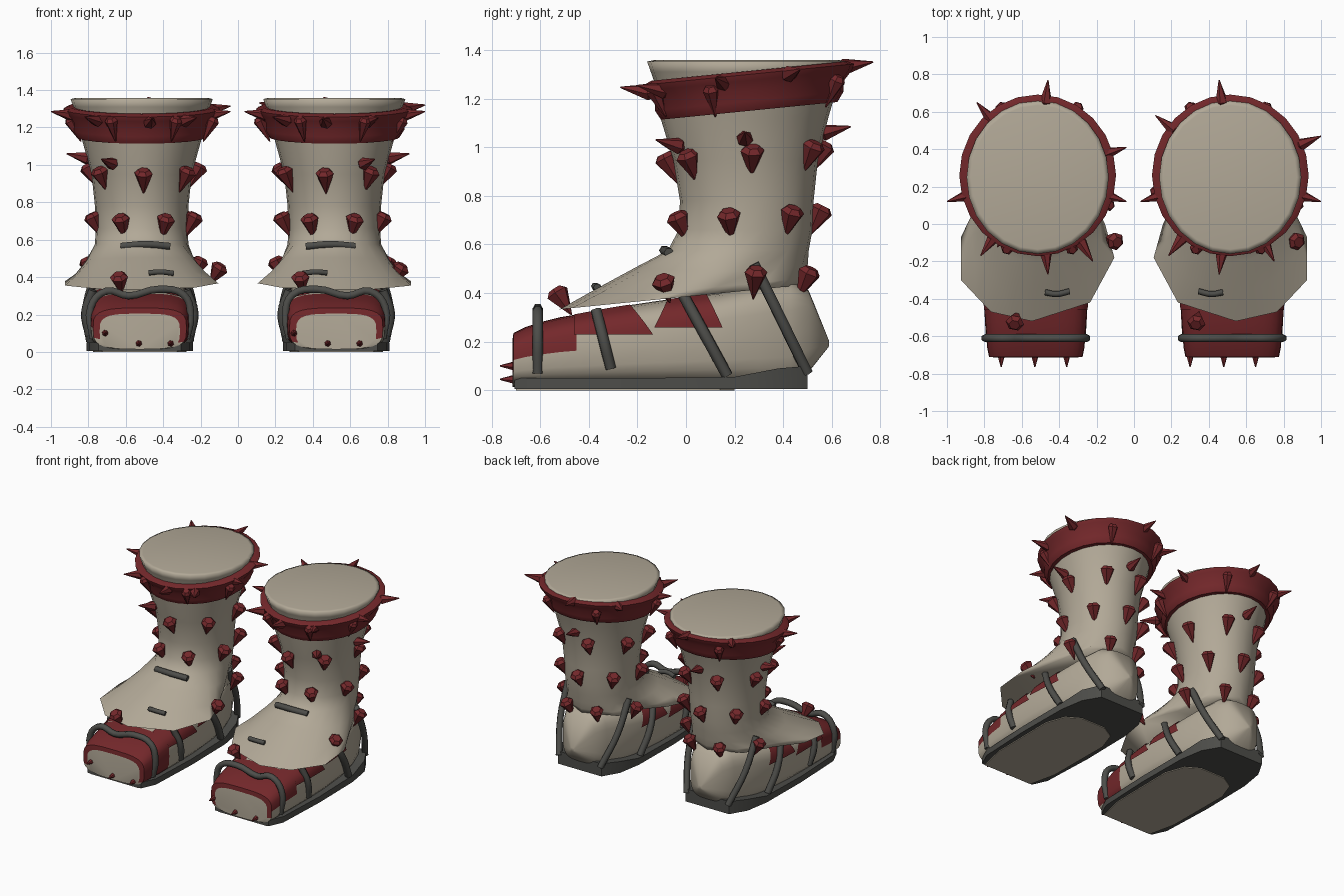
import bpy, bmesh, math
from mathutils import Vector
from math import sin, cos, radians

if "Cube" in bpy.data.objects:
    bpy.data.objects.remove(bpy.data.objects["Cube"])


def material(name, col):
    m = bpy.data.materials.new(name)
    m.diffuse_color = (*col, 1)
    m.use_nodes = True
    m.node_tree.nodes["Principled BSDF"].inputs["Base Color"].default_value = m.diffuse_color
    return m


CLOTH = material("beige cloth", (0.445, 0.395, 0.31))
RED = material("dark red", (0.175, 0.021, 0.024))
GREY = material("dark grey", (0.075, 0.075, 0.068))


def finish(name, verts, faces, mats, angle=40, rule=None, fix=True):
    me = bpy.data.meshes.new(name)
    me.from_pydata([tuple(v) for v in verts], [], faces)
    if fix:
        bm = bmesh.new()
        bm.from_mesh(me)
        bmesh.ops.recalc_face_normals(bm, faces=bm.faces)
        bm.to_mesh(me)
        bm.free()
    for m in mats:
        me.materials.append(m)
    for p in me.polygons:
        p.use_smooth = True
        if rule:
            p.material_index = rule(p)
    me.set_sharp_from_angle(angle=radians(angle))
    bpy.context.collection.objects.link(bpy.data.objects.new(name, me))


def loft(rings, caps=True, wrap=False):
    """Skin a list of equal-length rings."""
    n, k = len(rings[0]), len(rings)
    verts = [p for r in rings for p in r]
    faces = []
    for i in range(k if wrap else k - 1):
        a, b = i * n, ((i + 1) % k) * n
        faces += [(a + j, a + (j + 1) % n, b + (j + 1) % n, b + j) for j in range(n)]
    if caps and not wrap:
        faces += [tuple(range(n)), tuple(range((k - 1) * n, k * n))]
    return verts, faces


def tube(name, pts, r, cx, s):
    """Grey strap along a smooth path."""
    cu = bpy.data.curves.new(name, 'CURVE')
    cu.dimensions = '3D'
    cu.bevel_depth, cu.bevel_resolution, cu.use_fill_caps = r, 1, True
    cu.resolution_u = 4
    sp = cu.splines.new('BEZIER')
    sp.bezier_points.add(len(pts) - 1)
    for b, (x, y, z) in zip(sp.bezier_points, pts):
        b.co = (s * (cx + x), y, z)
        b.handle_left_type = b.handle_right_type = 'AUTO'
    tmp = bpy.data.objects.new(name, cu)
    bpy.context.collection.objects.link(tmp)
    me = bpy.data.meshes.new_from_object(tmp.evaluated_get(bpy.context.evaluated_depsgraph_get()))
    bpy.data.objects.remove(tmp)
    me.materials.clear()
    me.materials.append(GREY)
    bpy.context.collection.objects.link(bpy.data.objects.new(name, me))


def spike(tip, base, r, out):
    """Six-sided spike with a small domed butt, appended to out."""
    tip, base = Vector(tip), Vector(base)
    d = (base - tip).normalized()
    u = d.orthogonal().normalized()
    w = d.cross(u)
    rings = [[c + (u * cos(t) + w * sin(t)) * q for t in [i * math.pi / 3 for i in range(6)]]
             for c, q in ((tip, 0.003), (base, r), (base + d * 0.02, r * 0.6))]
    v, f = loft(rings)
    o = len(out[0])
    out[0].extend(v)
    out[1].extend([tuple(i + o for i in q) for q in f])


# leg rings: z, y centre, x radius, y radius (the last one insets the closed top)
LEG = [(.575, .215, .25, .29), (.66, .245, .245, .275), (.78, .25, .25, .275), (.95, .245, .268, .298),
       (1.12, .24, .315, .345), (1.24, .25, .345, .37), (1.31, .25, .365, .395), (1.352, .25, .38, .41),
       (1.358, .25, .355, .385)]
# flap hem, from the front round the outer side, back and inner side
HEM = [(.03, -.52), (.25, -.47), (.41, -.30), (.41, -.07), (.30, .15), (.22, .38),
       (0, .49), (-.22, .38), (-.27, .15), (-.36, 0), (-.41, -.18), (-.28, -.42)]
# foot stations: y, half width, top
FOOT = [(-.71, .25, .235), (-.66, .26, .26), (-.6, .265, .28), (-.52, .272, .30), (-.45, .275, .312),
        (-.3, .28, .34), (-.1, .28, .37), (.14, .26, .40), (.3, .225, .43), (.43, .175, .45)]


def interp(table, k):
    for a, b in zip(table, table[1:]):
        if k <= b[0]:
            t = max(0, (k - a[0]) / (b[0] - a[0]))
            return [p + (q - p) * t for p, q in zip(a, b)][1:]
    return table[-1][1:]


def build(s, label):
    cx = 0.515
    fx = 0.525
    # leg and flared flap in one skin; the flap is straight in front, concave at the sides
    hem = []
    for i in range(12):
        (x, y), (x2, y2) = HEM[i], HEM[(i + 1) % 12]
        hem += [(x, y), ((x + x2) / 2, (y + y2) / 2)]
    ang = [radians(-90 + 15 * i) for i in range(24)]
    hem3 = [Vector((s * (cx + x), y, .385 + .1 * y)) for x, y in hem]
    legs = [[Vector((s * (cx + rx * cos(t)), yc + ry * sin(t), z)) for t in ang] for z, yc, rx, ry in LEG]
    mids = []
    for h, v in ((.3, .36), (.65, .71)):
        ring = []
        for a, b, t in zip(legs[0], hem3, ang):
            front = max(0, -sin(t))
            k = v + .09 * (1 - front) - .07 * front
            ring.append(Vector((a.x + (b.x - a.x) * h, a.y + (b.y - a.y) * h, a.z + (b.z - a.z) * k)))
        mids.append(ring)
    finish(label + "_leg_and_flap", *loft([hem3, mids[1], mids[0]] + legs), [CLOTH], 128)

    # tilted cuff
    prof = [(.30, -.09), (.35, -.09), (.375, -.05), (.376, -.005), (.41, .035), (.419, .06), (.39, .074), (.34, .07)]
    cuff = []
    for r, dz in prof:
        ring = []
        for t in ang:
            y = .26 + (r + .013) * sin(t)
            ring.append(Vector((s * (cx + r * cos(t)), y, 1.24 + dz + .1 * (y - .265))))
        cuff.append(ring)
    finish(label + "_cuff", *loft(cuff, wrap=True), [RED], 50)

    # foot with red toe wrapping, open toe front and pointed heel
    def around(t, y, hw, top, low=.014):
        c, n = cos(t), sin(t)
        return Vector((s * (fx + hw * math.copysign(abs(c) ** .58, c)), y,
                       (top + low) / 2 + (top - low) / 2 * math.copysign(abs(n) ** .55, n)))

    def section(*f):
        return [around(2 * math.pi * i / 28, *f) for i in range(28)]
    rings = [section(-.714, .215, .205)] + [section(*f) for f in FOOT]
    rings += [section(.505, .135, .41, .075), section(.588, .015, .205, .18)]

    def wrapping(p):
        x, y, z = p.center
        if len(p.vertices) > 4 or y > -.45:
            return 0
        return int(z > (.05 if abs(x) < fx else .15 if y > -.7 else .09))
    finish(label + "_foot", *loft(rings), [CLOTH, RED], 40, wrapping)

    # slanted red bandage strips on both sides of the foot: top span, bottom span, lower height
    for i, (t0, t1, b0, b1, zl) in enumerate(((-.46, -.23, -.46, -.135, .225), (-.075, .085, -.13, .15, .255))):
        for q in (-1, 1):
            verts, nu, nv = [], 9, 7
            for u in range(nu):
                for v in range(nv):
                    k = v / (nv - 1)
                    y = (b0 + (b1 - b0) * u / (nu - 1)) * (1 - k) + (t0 + (t1 - t0) * u / (nu - 1)) * k
                    hw, top = interp(FOOT, y)
                    half = (top - .014) / 2
                    z = zl + (top - .004 - zl) * k
                    a = math.asin(max(.02, (z - .014 - half) / half) ** (1 / .55))
                    verts.append(around(a if q > 0 else math.pi - a, y, hw + .006, top + .006))
            faces = [(u * nv + v, u * nv + nv + v, u * nv + nv + v + 1, u * nv + v + 1)
                     for u in range(nu - 1) for v in range(nv - 1)]
            if s * q < 0:
                faces = [f[::-1] for f in faces]
            finish(f"{label}_bandage_{i}_{q}", verts, faces, [RED], 60, None, False)

    # sole and worn patch beneath
    def slab(rows, lo):
        return loft([[Vector((s * (fx + x), y, z)) for x, z in ((-w, lo), (w, lo), (w, t), (-w, t))]
                     for y, w, t in rows])
    finish(label + "_sole", *slab([(-.705, .22, .05), (-.6, .268, .05), (-.2, .285, .05), (.2, .28, .055),
                                   (.38, .25, .09), (.5, .18, .1)], .006), [GREY], 30)
    finish(label + "_sole_patch", *slab([(-.7, .2, .008), (-.5, .245, .008), (0, .25, .008), (.14, .2, .008),
                                         (.2, .1, .008)], 0), [CLOTH], 30)

    # straps
    arch = [(-.25, .07), (-.272, .2), (-.235, .305), (-.1, .335), (.06, .30), (.18, .325), (.262, .24), (.25, .07)]
    tube(label + "_toe_strap", [(x, -.61, z) for x, z in arch], .022, fx, s)
    for q in (-1, 1):
        for i, (y1, z1, y2, z2, w1, wm, w2) in enumerate(((-.37, .33, -.31, .09, .25, .29, .27),
                                                          (-.01, .39, .17, .06, .25, .285, .265),
                                                          (.28, .52, .5, .07, .25, .235, .17))):
            pts = [(q * w1, y1, z1), (q * wm, (y1 + y2) / 2, (z1 + z2) / 2), (q * w2, y2, z2)]
            tube(f"{label}_side_strap_{i}_{q}", pts, .024, fx, s)
    tube(label + "_ankle_band", [(-.13, -.07, .565), (0, -.09, .575), (.13, -.07, .565)], .021, cx - .02, s)
    tube(label + "_flap_band", [(-.07, -.36, .42), (0, -.375, .428), (.06, -.365, .423)], .016, cx - .1, s)

    # studs in staggered rows round the leg, butt end up and outward
    out = ([], [])
    row = 360 / 7
    turn = -8 if s > 0 else 0
    studs = [(.945 - .025 * sin(radians(270 + row * i - 180)), 270 + row * i + turn, .05) for i in range(7)]
    studs += [(.69 - .015 * sin(radians(244 + row * i - 180)), 244 + row * i, .05) for i in range(7)]
    studs += [(.45, a, .048) for a in (12, 64, 116, 168)]
    studs += [(1.2 + (.04 if 20 < a < 160 else 0), a, .035) for a in (244, 296, 340, 60, 120, 190)]
    for z, a, r in studs:
        yc, rx, ry = interp(LEG, z)
        c, n = cos(radians(a)), sin(radians(a))
        g = .025 if z > 1.1 or (z < .5 and abs(c) > .8) else 0

        def pt(e, dz):
            return (s * .505 + (rx + e) * c, yc + (ry + e) * n, z + dz)
        spike(pt(-.02 + g, -.075), pt(.035 + g, .035), r, out)
    # studs on the flap
    for x, y, z in ((.36, -.08, .40), (-.145, -.50, .35)):
        n = Vector((x, y - .1, 0)).normalized() * .03
        b = Vector((s * .485 + x, y, z))
        spike(b - n - Vector((0, 0, .04)), b + n + Vector((0, 0, .05)), .05, out)
    # sharp spikes near the top of the leg
    for a in (90, 180 if s < 0 else 0, 237 if s < 0 else 303):
        yc, rx, ry = interp(LEG, 1.05)
        c, n = cos(radians(a)), sin(radians(a))
        lift = .025 if a == 90 else -.03 if a > 200 else 0
        spike((s * .51 + (rx + .11) * c, yc + (ry + .11) * n, 1.06 + lift),
              (s * .51 + rx * c, yc + ry * n, 1.035 + lift), .035, out)
    # sharp spikes on the cuff, given by their tips
    right = [(.455, .77), (1.0, .47), (1.0, .12), (.75, -.2), (.455, -.27), (.185, -.17), (.035, .12), (.115, .58)]
    left = [(-.46, .77), (-.04, .41), (-.04, .12), (-.22, -.2), (-.46, -.27), (-.82, -.17), (-1.0, .12), (-.84, .65)]
    for x, y in (right if s > 0 else left):
        n = Vector((x - s * .515, y - .262, 0)).normalized()
        tip = Vector((x, y, 1.3 + .1 * (y - .265)))
        spike(tip, tip - n * .12 - Vector((0, 0, .02)), .035, out)
    # toe claws
    for dx, z in ((-.18, .1), (0, .045), (.17, .045)):
        x = s * .51 + dx - (.02 if s < 0 else .03)
        spike((x, -.765, z), (x, -.69, z), .024, out)
    finish(label + "_spikes", out[0], out[1], [RED], 30)


for side, label in ((-1, "left"), (1, "right")):
    build(side, label)
